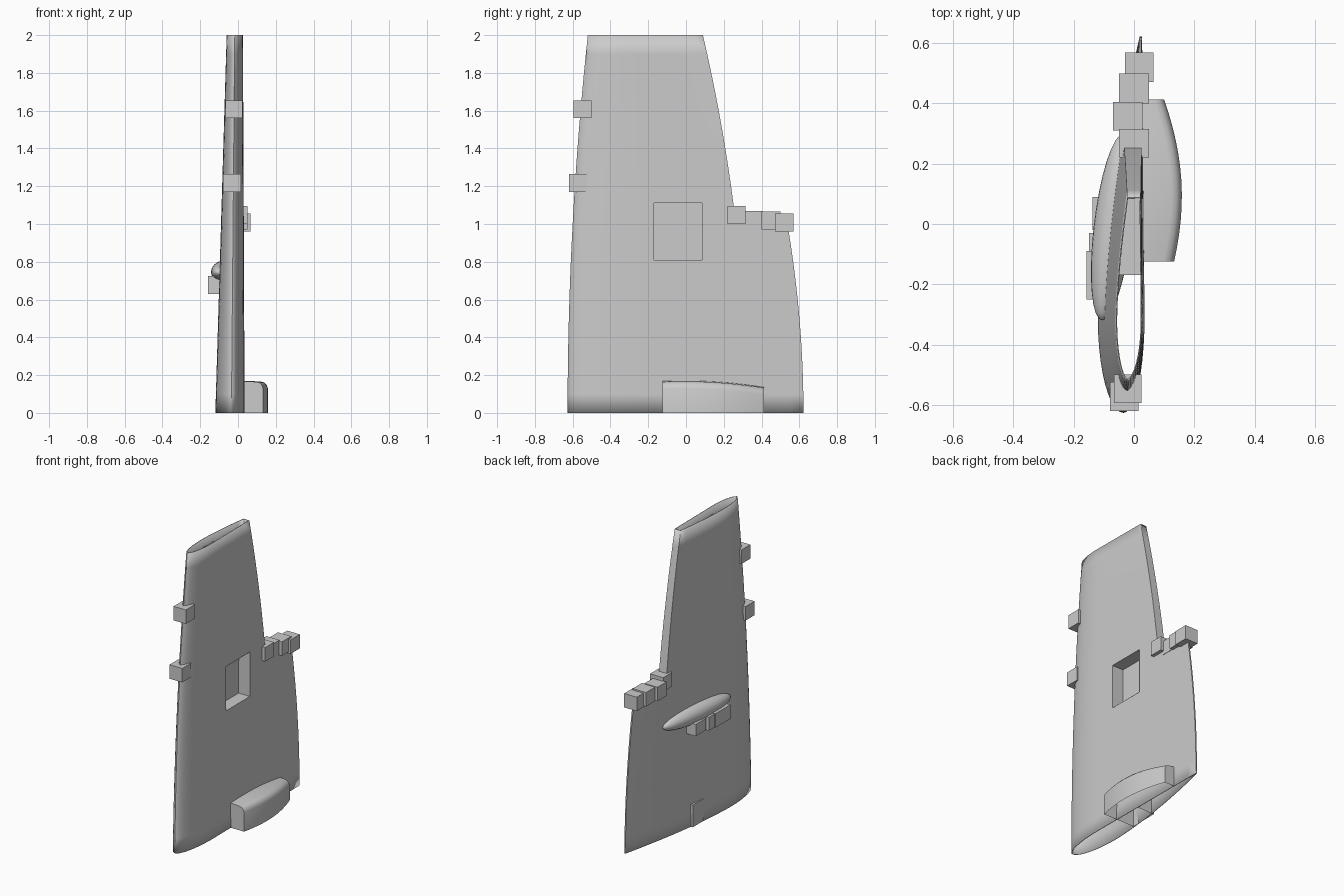
import bpy, bmesh, math

if "Cube" in bpy.data.objects:
    bpy.data.objects.remove(bpy.data.objects["Cube"])

grey = bpy.data.materials.new("bare_grey")
grey.diffuse_color = (0.6, 0.6, 0.6, 1)
grey.use_nodes = True
grey.node_tree.nodes["Principled BSDF"].inputs["Base Color"].default_value = grey.diffuse_color


def make(name, bm, smooth=None):
    bmesh.ops.recalc_face_normals(bm, faces=bm.faces)
    me = bpy.data.meshes.new(name)
    bm.to_mesh(me)
    bm.free()
    me.materials.append(grey)
    ob = bpy.data.objects.new(name, me)
    bpy.context.collection.objects.link(ob)
    if smooth:
        bpy.ops.object.select_all(action='DESELECT')
        ob.select_set(True)
        bpy.context.view_layer.objects.active = ob
        bpy.ops.object.shade_smooth_by_angle(angle=math.radians(smooth))
    return ob


def box(name, x, y, z, open_dirs=()):
    """Box from ranges; faces pointing along open_dirs are left out."""
    bm = bmesh.new()
    bmesh.ops.create_cube(bm, size=1)
    for v in bm.verts:
        v.co = [r[0] + (c + 0.5) * (r[1] - r[0]) for c, r in zip(v.co, (x, y, z))]
    bm.normal_update()
    gone = [f for f in bm.faces for d in open_dirs
            if sum(a * b for a, b in zip(f.normal, d)) > 0.9]
    bmesh.ops.delete(bm, geom=gone, context='FACES')
    return make(name, bm)


# --- Wing skin: cambered section, tapered, with the aft part cut away outboard
CUT = 0.76


def section(t, curved):
    nose = math.sqrt(max(0, 1 - (1 - t / 0.25) ** 2)) if t < 0.25 else 1
    u = max(0, (t - 0.25) / 0.75)
    if curved:
        return -0.035 - 0.085 * nose + 0.139 * u ** 1.6
    return -0.035 + 0.07 * nose - 0.008 * u


def skin_point(t, curved, z, trimmed):
    zz = z
    k = max(0, (t - CUT) / (1 - CUT))
    if not trimmed and z > 1:
        zz = 1.07 - 0.10 * k                    # sloping step edge
    if trimmed:
        t = min(t, CUT)
    le = -0.627 + 0.0268 * zz * zz
    te = 0.622 - 0.085 * zz * zz
    sc = {True: 1 - 0.25 * zz, False: 1 - 0.125 * zz}
    x = section(t, curved) * sc[curved]
    if trimmed and k > 0:                       # blunt rear face
        mid = (section(CUT, True) * sc[True] + section(CUT, False) * sc[False]) / 2
        x += (mid - x) * k * 0.9
    return x, le + t * (te - le), zz


ts = [0.25 * (1 - math.cos(i / 10 * math.pi / 2)) for i in range(11)]
ts += [0.25 + 0.51 * i / 8 for i in range(1, 9)] + [0.82, 0.88, 0.94, 1.0]
ring = [(t, True) for t in ts] + [(t, False) for t in ts[:0:-1]]
rows = [(z / 10, False) for z in range(0, 10)] + [(1.07, False)]
rows += [(1.075, True)] + [(1.1 + 0.1 * i, True) for i in range(10)]
bm = bmesh.new()
grid = [[bm.verts.new(skin_point(t, c, z, tr)) for t, c in ring] for z, tr in rows]
for a, b in zip(grid, grid[1:]):
    for i in range(len(ring)):
        j = (i + 1) % len(ring)
        bm.faces.new((a[i], a[j], b[j], b[i]))
skin = make("wing_skin", bm, 35)
sol = skin.modifiers.new("wall", 'SOLIDIFY')
sol.thickness = 0.004
sol.offset = -1

# --- Bay opening in the flat side, and its pocket
cutter = box("bay_cutter", (-0.01, 0.2), (-0.17, 0.085), (0.81, 1.11))
cutter.hide_render = True
cutter.hide_viewport = True
cut = skin.modifiers.new("bay", 'BOOLEAN')
cut.operation = 'DIFFERENCE'
cut.solver = 'EXACT'
cut.object = cutter
box("bay_pocket", (-0.055, 0.03), (-0.17, 0.085), (0.81, 1.11), [(1, 0, 0)])

# --- Inner structure seen through the open ends
box("tip_spar", (-0.05, 0.02), (-0.305, -0.2), (1.3, 1.95), [(0, 0, 1), (0, 0, -1)])
box("root_box", (-0.10, 0.03), (-0.125, 0.07), (0.0, 0.15), [(0, 0, -1)])

# --- Root fairing: bowed shell, open underneath, rounded upper edge
bm = bmesh.new()
N = 12
levels = [(0.0, 0.0), (0.0, 0.128), (0.006, 0.146), (0.018, 0.159), (0.035, 0.164)]
cols = []
for i in range(N + 1):
    s = i / N
    y = -0.125 + 0.538 * s
    out = 0.133 + 0.09 * s - 0.123 * s * s + 0.01 * math.sin(math.pi * s)
    drop = 0.008 - 0.02 * s * s * 1.6 + 0.006 * math.sin(math.pi * s) - 0.008
    pts = [(out - d, z + (drop if z else 0)) for d, z in levels]
    pts.append((0.025, 0.168 + drop))
    cols.append([bm.verts.new((x, y, z)) for x, z in pts])
for a, b in zip(cols, cols[1:]):
    for j in range(len(a) - 1):
        bm.faces.new((a[j], a[j + 1], b[j + 1], b[j]))
for c in (cols[0], cols[-1]):
    foot = bm.verts.new((0.025, c[0].co.y, 0))
    bm.faces.new(c + [foot])
make("root_fairing", bm, 40)

# --- Streamlined blister on the curved side
bm = bmesh.new()
bmesh.ops.create_uvsphere(bm, u_segments=24, v_segments=16, radius=1)
for v in bm.verts:
    x, y, z = v.co
    v.co = (-0.078 + 0.055 * x + 0.045 * y, -0.01 + 0.30 * z, 0.745 + 0.062 * y)
    v.co.x = -0.07 + 0.064 * x + 0.035 * z
    v.co.y = -0.01 + 0.31 * z
make("blister", bm, 40)

# --- Fitting blocks: name, x, y, z ranges
blocks = [
    ("leading_block_upper", (-0.067, 0.025), (-0.595, -0.50), (1.56, 1.655)),
    ("leading_block_lower", (-0.08, 0.015), (-0.62, -0.525), (1.17, 1.265)),
    ("step_block_1", (-0.05, 0.05), (0.22, 0.315), (1.0, 1.095)),
    ("step_block_2", (-0.07, 0.028), (0.31, 0.405), (0.975, 1.07)),
    ("step_block_3", (-0.05, 0.05), (0.40, 0.50), (0.97, 1.065)),
    ("step_block_4", (-0.03, 0.065), (0.472, 0.57), (0.96, 1.055)),
    ("side_block_1", (-0.158, -0.08), (-0.25, -0.09), (0.63, 0.725)),
    ("side_block_2", (-0.15, -0.07), (-0.13, -0.03), (0.63, 0.72)),
    ("side_block_3", (-0.137, -0.06), (-0.02, 0.09), (0.635, 0.715)),
]
for b in blocks:
    box(*b)
